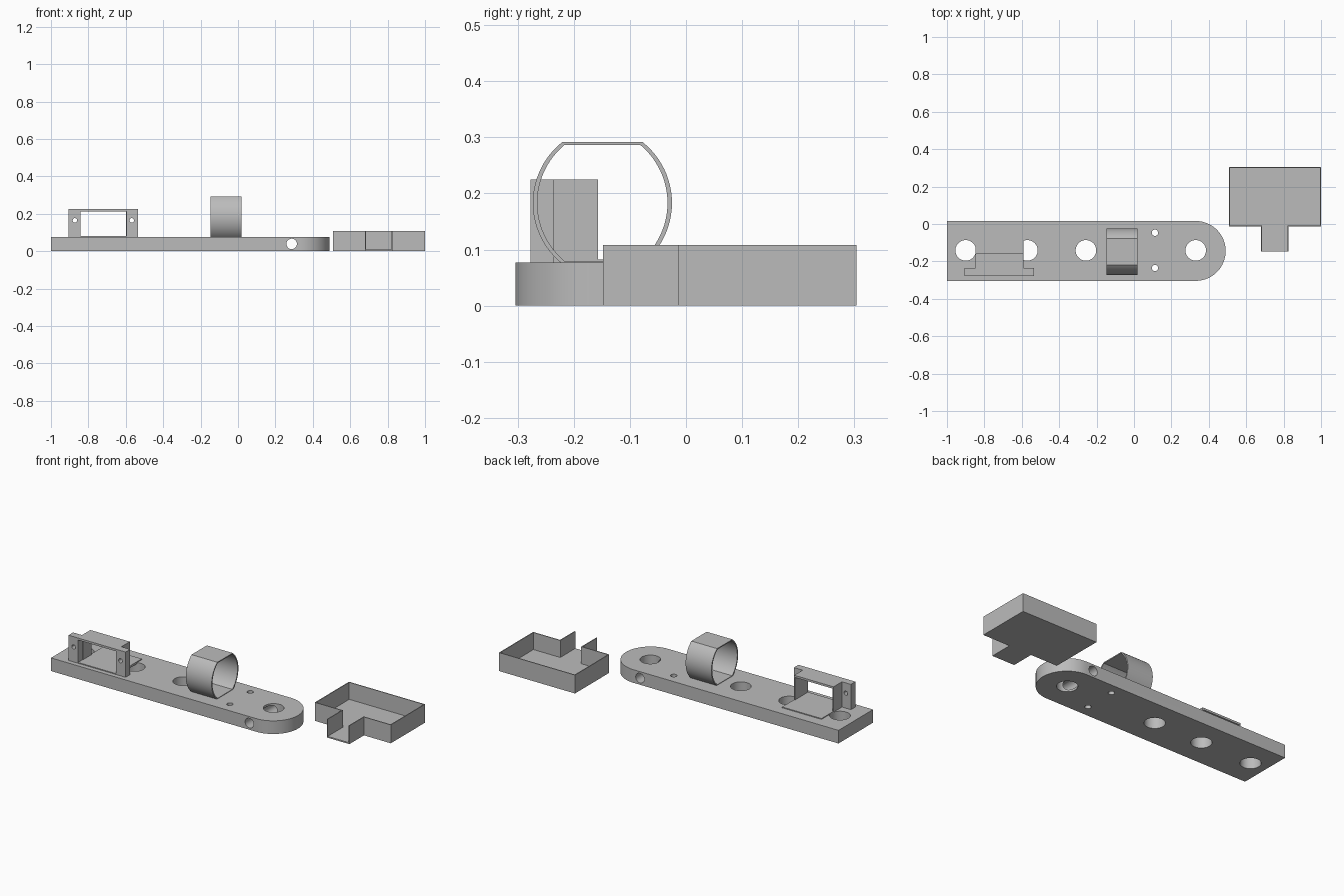
import bpy, bmesh, math
from mathutils import Vector

if "Cube" in bpy.data.objects:
    bpy.data.objects.remove(bpy.data.objects["Cube"])

grey = bpy.data.materials.new("plain grey")
grey.diffuse_color = (0.5, 0.5, 0.5, 1)
grey.use_nodes = True
grey.node_tree.nodes["Principled BSDF"].inputs["Base Color"].default_value = grey.diffuse_color
CY = -0.144          # centre line of the arm


def extrude(name, outline, to3d, direction):
    """Solid prism from a 2D outline."""
    bm = bmesh.new()
    face = bm.faces.new([bm.verts.new(to3d(*p)) for p in outline])
    geo = bmesh.ops.extrude_face_region(bm, geom=[face])["geom"]
    bmesh.ops.translate(bm, vec=Vector(direction),
                        verts=[g for g in geo if isinstance(g, bmesh.types.BMVert)])
    bmesh.ops.recalc_face_normals(bm, faces=bm.faces)
    me = bpy.data.meshes.new(name)
    bm.to_mesh(me)
    bm.free()
    ob = bpy.data.objects.new(name, me)
    bpy.context.collection.objects.link(ob)
    me.materials.append(grey)
    return ob


def box(name, x0, x1, y0, y1, z0, z1):
    pts = [(x0, y0), (x1, y0), (x1, y1), (x0, y1)]
    return extrude(name, pts, lambda x, y: (x, y, z0), (0, 0, z1 - z0))


def circle(cx, cy, r, n=48):
    return [(cx + r * math.cos(2 * math.pi * i / n), cy + r * math.sin(2 * math.pi * i / n))
            for i in range(n)]


def drill_z(x, y, r):
    return extrude("hole_cutter", circle(x, y, r), lambda a, b: (a, b, -0.1), (0, 0, 0.4))


def drill_y(x, z, r):
    return extrude("hole_cutter", circle(x, z, r, 32), lambda a, b: (a, -0.5, b), (0, 0.7, 0))


def cut(ob, cutters):
    for c in cutters:
        m = ob.modifiers.new("cut", "BOOLEAN")
        m.operation, m.solver, m.object = "DIFFERENCE", "EXACT", c
        bpy.context.view_layer.objects.active = ob
        bpy.ops.object.modifier_apply(modifier=m.name)
    for c in cutters:
        bpy.data.objects.remove(c)


def smooth(ob):
    bpy.ops.object.select_all(action="DESELECT")
    ob.select_set(True)
    bpy.context.view_layer.objects.active = ob
    bpy.ops.object.shade_smooth_by_angle(angle=math.radians(25))


# Arm plate: straight bar with one round end, drilled
R = 0.16
outline = [(-1, CY - R)] + [(0.33 + R * math.cos(a), CY + R * math.sin(a))
                            for a in [math.pi * (i / 40 - 0.5) for i in range(41)]] + [(-1, CY + R)]
plate = extrude("arm_plate", outline, lambda x, y: (x, y, 0), (0, 0, 0.077))
holes = [drill_z(x, CY + 0.003, 0.055) for x in (-0.9, -0.57, -0.257, 0.33)]
holes += [drill_z(0.112, y, 0.017) for y in (-0.047, -0.235)]
holes.append(drill_y(0.287, 0.039, 0.028))
cut(plate, holes)
smooth(plate)


# Strap ring: two bowed sides closed by flat top and bottom
def strap(half_width, half_height, flat):
    c = (flat ** 2 + half_height ** 2 - half_width ** 2) / (2 * (flat - half_width))
    r = half_width - c
    a = math.asin(half_height / r)
    arc = [(c + r * math.cos(t), r * math.sin(t)) for t in [a * (i / 12 - 1) for i in range(25)]]
    return [(y - 0.149, z + 0.183) for y, z in arc + [(-y, -z) for y, z in arc]]


ring = extrude("strap_ring", strap(0.124, 0.109, 0.071), lambda y, z: (-0.147, y, z), (0.167, 0, 0))
cut(ring, [extrude("ring_cutter", strap(0.116, 0.103, 0.068),
                   lambda y, z: (-0.3, y, z), (0.5, 0, 0))])
smooth(ring)

# Servo bracket: front frame with window and screw holes, then hood and floor
frame = box("bracket_frame", -0.905, -0.535, -0.277, -0.235, 0.07, 0.225)
cut(frame, [box("window_cutter", -0.843, -0.597, -0.4, 0, 0.082, 0.213)]
    + [drill_y(x, 0.165, 0.012) for x in (-0.872, -0.568)])
smooth(frame)
box("bracket_roof", -0.847, -0.592, -0.235, -0.157, 0.213, 0.225)
for side, x in (("left", -0.847), ("right", -0.598)):
    box("bracket_wall_" + side, x, x + 0.006, -0.235, -0.157, 0.07, 0.213)
box("bracket_floor", -0.847, -0.592, -0.235, -0.045, 0.07, 0.082)

# Open tray with a channel at the front
T = 0.005
tray_outline = [(0.507, -0.013), (0.68, -0.013), (0.68, -0.148), (0.826, -0.148),
                (0.826, -0.013), (1, -0.013), (1, 0.304), (0.507, 0.304)]
tray = extrude("tray", tray_outline, lambda x, y: (x, y, 0), (0, 0, 0.108))
hollow = [(0.507 + T, -0.013 + T), (0.68 + T, -0.013 + T), (0.68 + T, -0.2), (0.826 - T, -0.2),
          (0.826 - T, -0.013 + T), (1 - T, -0.013 + T), (1 - T, 0.304 - T), (0.507 + T, 0.304 - T)]
cut(tray, [extrude("tray_cutter", hollow, lambda x, y: (x, y, 0.008), (0, 0, 0.3))])
